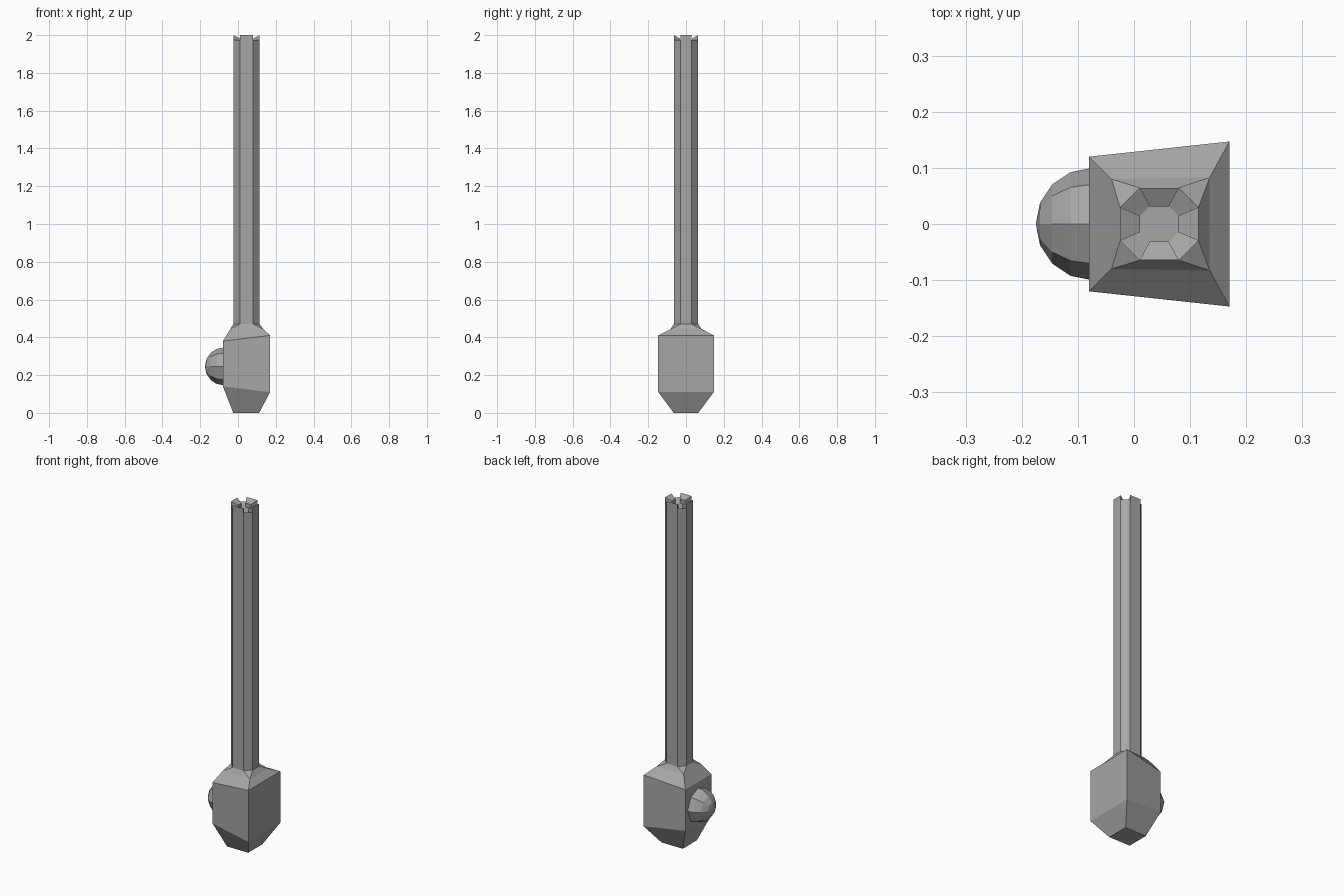
import bpy, bmesh, math
from mathutils import Matrix

if "Cube" in bpy.data.objects:
    bpy.data.objects.remove(bpy.data.objects["Cube"])

grey = bpy.data.materials.new("stone_grey")
grey.diffuse_color = (0.38, 0.38, 0.375, 1)
grey.use_nodes = True
grey.node_tree.nodes["Principled BSDF"].inputs["Base Color"].default_value = grey.diffuse_color

CX = 0.045                      # shaft axis position on x


def finish(name, bm):
    bmesh.ops.recalc_face_normals(bm, faces=bm.faces)
    me = bpy.data.meshes.new(name)
    bm.to_mesh(me)
    bm.free()
    me.materials.append(grey)
    ob = bpy.data.objects.new(name, me)
    bpy.context.collection.objects.link(ob)
    return ob


def ring(bm, pts, z):
    return [bm.verts.new((x, y, z)) for x, y in pts]


def bridge(bm, a, b):
    n = len(a)
    return [bm.faces.new((a[i], a[(i + 1) % n], b[(i + 1) % n], b[i])) for i in range(n)]


def octagon(s=1.0):
    # bevelled square, counter-clockwise, first edge faces +x
    a, b, c, d = 0.07 * s, 0.0645 * s, 0.035 * s, 0.03 * s
    pts = [(a, -d), (a, d), (c, b), (-c, b), (-a, d), (-a, -d), (-c, -b), (c, -b)]
    return [(CX + x, y) for x, y in pts]


# shaft with a sunken socket and four raised prongs at its tip
bm = bmesh.new()
low = ring(bm, octagon(), 0.46)
rim = ring(bm, octagon(), 1.975)
inner = ring(bm, octagon(0.49), 1.957)
bridge(bm, low, rim)
tip = bridge(bm, rim, inner)
bm.faces.new(inner)
bm.faces.new(low[::-1])
bmesh.ops.recalc_face_normals(bm, faces=bm.faces)
for f in tip[::2]:
    ext = bmesh.ops.extrude_face_region(bm, geom=[f])
    bmesh.ops.translate(bm, vec=(0, 0, 0.025),
                        verts=[g for g in ext["geom"] if isinstance(g, bmesh.types.BMVert)])
    if f.is_valid:
        bm.faces.remove(f)
finish("shaft", bm)

# flared head: small foot, four-sided body, stepped shoulder meeting the shaft
bm = bmesh.new()


def corners(xr, yr, zr, xl, yl, zl):
    return [bm.verts.new(p) for p in
            ((xr, -yr, zr), (xr, yr, zr), (xl, yl, zl), (xl, -yl, zl))]


foot = corners(0.112, 0.065, 0, -0.025, 0.065, 0)
lower = corners(0.17, 0.147, 0.11, -0.08, 0.12, 0.14)
upper = corners(0.17, 0.147, 0.41, -0.08, 0.12, 0.38)
neck = corners(0.135, 0.083, 0.442, -0.04, 0.08, 0.445)
collar = ring(bm, octagon(), 0.47)
bm.faces.new(foot[::-1])
bridge(bm, foot, lower)
bridge(bm, lower, upper)
bridge(bm, upper, neck)
for i in range(4):
    j = (i + 1) % 4
    bm.faces.new((neck[i], neck[j], collar[2 * i + 1], collar[2 * i]))
    bm.faces.new((neck[j], collar[(2 * i + 2) % 8], collar[2 * i + 1]))
bm.faces.new(collar)
finish("head", bm)

# round knob, poles along x, set into the left face of the head
bm = bmesh.new()
bmesh.ops.create_uvsphere(bm, u_segments=8, v_segments=8, radius=0.1,
                          matrix=Matrix.Translation((-0.075, 0, 0.246))
                          @ Matrix.Rotation(math.pi / 2, 4, 'Y'))
finish("knob", bm)
